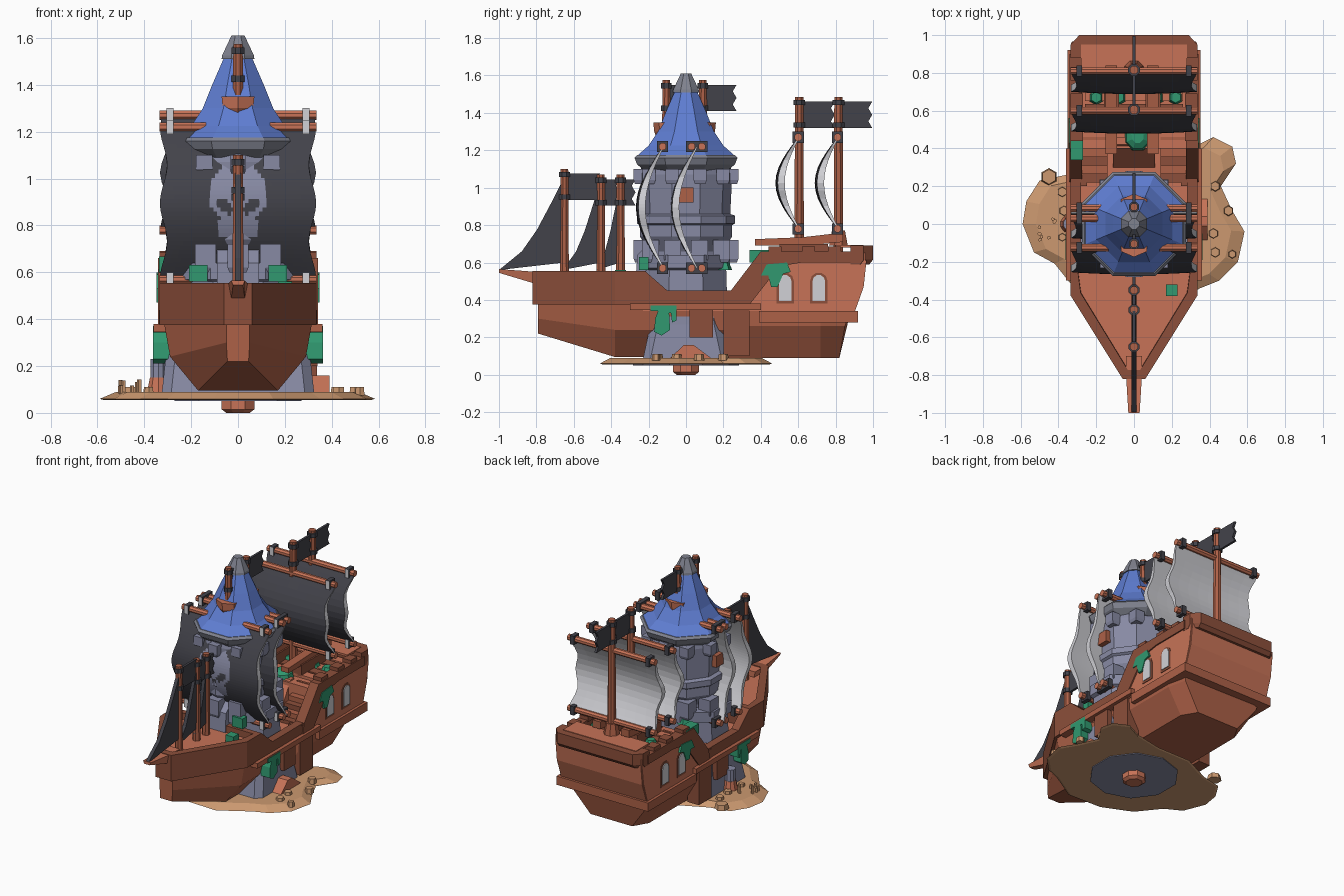
import bpy, bmesh, math, random
from mathutils import Vector

if "Cube" in bpy.data.objects:
    bpy.data.objects.remove(bpy.data.objects["Cube"])
random.seed(4)

def lin(c):
    return tuple((v / 12.92 if v <= .04045 else ((v + .055) / 1.055) ** 2.4) for v in c) + (1,)
M = {}
for n, c in dict(wood_light=(.78, .45, .34), wood_mid=(.68, .38, .28), wood_dark=(.55, .31, .23),
                 sand=(.80, .60, .44), charcoal=(.26, .26, .29), sail_white=(.82, .82, .84),
                 roof_blue=(.37, .49, .82), trim_grey=(.50, .51, .56), stone=(.53, .54, .64),
                 moss_green=(.19, .60, .44)).items():
    M[n] = bpy.data.materials.new(n)
    M[n].diffuse_color = lin(c)

def make(name, verts, faces, *mats, rule=None):
    me = bpy.data.meshes.new(name)
    me.from_pydata(verts, [], faces)
    bm = bmesh.new(); bm.from_mesh(me)
    bmesh.ops.recalc_face_normals(bm, faces=bm.faces)
    if rule:
        for f in bm.faces:
            f.material_index = rule(f)
    bm.to_mesh(me); bm.free()
    for m in mats:
        me.materials.append(M[m])
    o = bpy.data.objects.new(name, me)
    bpy.context.collection.objects.link(o)
    return o

def loft(name, rings, *mats, rule=None):
    n = len(rings[0])
    faces = [(r*n+i, r*n+(i+1) % n, (r+1)*n+(i+1) % n, (r+1)*n+i) for r in range(len(rings)-1) for i in range(n)]
    faces += [tuple(range(n)), tuple(range((len(rings)-1)*n, len(rings)*n))]
    return make(name, [p for r in rings for p in r], faces, *mats, rule=rule)

def prism_x(name, pts, x0, x1, *mats, rule=None):      # (y, z) profile
    return loft(name, [[(x, y, z) for y, z in pts] for x in (x0, x1)], *mats, rule=rule)

def prism_z(name, pts, z0, z1, *mats, rule=None):      # (x, y) outline
    return loft(name, [[(x, y, z) for x, y in pts] for z in (z0, z1)], *mats, rule=rule)

def box(name, x0, x1, y0, y1, z0, z1, *mats, rule=None):
    return prism_z(name, [(x0, y0), (x1, y0), (x1, y1), (x0, y1)], z0, z1, *mats, rule=rule)

def lathe(name, prof, n, mat, x=0, y=0, sx=1):         # (radius to flat side, z)
    k = 1 / math.cos(math.pi/n)
    return loft(name, [[(x + sx*k*r*math.cos((i+.5)*2*math.pi/n), y + k*r*math.sin((i+.5)*2*math.pi/n), z)
                        for i in range(n)] for r, z in prof], mat)

def bar_x(name, x0, x1, y, z, r, mat, n=8):
    return prism_x(name, [(y + r*math.cos((i+.5)*2*math.pi/n), z + r*math.sin((i+.5)*2*math.pi/n)) for i in range(n)], x0, x1, mat)

# ---- island and base knob
shore = [(-.36, .26), (-.5, .23), (-.57, .12), (-.59, 0), (-.53, -.15), (-.42, -.21), (-.3, -.36), (-.1, -.45),
         (.15, -.46), (.35, -.34), (.45, -.3), (.55, -.2), (.585, -.04), (.52, .07), (.46, .2), (.54, .32),
         (.52, .41), (.42, .46), (.3, .4), (.1, .36), (-.15, .36)]
loft("sand_island", [[(x*k, y*k, z) for x, y in shore] for k, z in ((.97, .055), (1, .06), (.88, .09))], "sand")
lathe("island_underside", [(.27, .05), (.27, .06)], 10, "stone")
lathe("base_knob", [(.05, 0), (.07, .015), (.07, .055)], 8, "wood_light")
for x, y, r in ((-.45, .25, .04), (-.38, .17, .025), (-.37, .07, .025), (-.38, -.07, .02), (.43, .2, .025), (.5, .07, .025),
                (.43, -.15, .025), (.52, -.16, .02), (.42, -.05, .025)):
    lathe("beach_stone", [(r, .075), (r*.85, .11)], 6, "sand", x, y)
for i in range(9):
    lathe("beach_stick", [(.008, .08), (.008, random.uniform(.11, .145))], 5, "sand", random.uniform(-.51, -.4), random.uniform(-.12, .05))
lathe("turret_foot", [(.05, .08), (.036, .15)], 10, "wood_light", -.34, 0)
lathe("turret", [(.034, .15), (.034, .23)], 10, "stone", -.34, 0)
prism_x("beach_tent", [(-.09, .085), (-.01, .16), (.04, .16), (.14, .085)], .3, .39, "wood_light")

# ---- lower hull, lofted from half sections
def section(y, half):
    return [(x, y + dy, z) for x, z, dy in half] + [(-x, y + dy, z) for x, z, dy in reversed(half)]
full = [(.315, .38, 0), (.29, .24, 0), (.17, .095, 0)]
loft("lower_hull_bow", [section(-.79, [(.05, .38, 0), (.05, .3, 0), (.045, .22, 0)]), section(-.38, full), section(-.12, full)], "wood_mid")
loft("lower_hull_middle", [section(-.12, full), section(.2, full)], "wood_mid")
aft = [(.33, .38, 0), (.32, .26, 0), (.22, .09, 0)]
loft("lower_hull_stern", [section(.2, aft), section(.72, aft), section(.82, [(.31, .38, .07), (.29, .26, .03), (.16, .09, 0)])], "wood_mid")

# ---- upper hull
fore = prism_z("bow_bulwark", [(-.06, -.82), (.06, -.82), (.335, -.38), (.335, -.22), (-.335, -.22), (-.335, -.38)], .375, .555, "wood_dark", "wood_light")
bm = bmesh.new(); bm.from_mesh(fore.data)
top = [f for f in bm.faces if f.normal.z > .9]
bmesh.ops.inset_region(bm, faces=top, thickness=.055)
bmesh.ops.inset_region(bm, faces=top, thickness=.002, depth=-.045)
for f in top:
    f.material_index = 1
bm.to_mesh(fore.data); bm.free()
box("middle_deck", -.31, .31, -.23, .42, .34, .42, "wood_light")
prism_x("stern_body", [(.4, .3), (.4, .61), (.965, .61), (.95, .47), (.9, .33)], -.328, .328, "wood_light")
loft("stern_rail", [[(-.335, .88, z), (.335, .88, z), (.335, .95 + d, z), (.29, 1 + d, z), (-.29, 1 + d, z), (-.335, .95 + d, z)]
                    for z, d in ((.59, -.02), (.615, 0), (.69, 0))], "wood_dark")
box("stern_rail_deck", -.28, .28, .8, .95, .68, .694, "wood_light")
box("stern_ledge", -.352, .352, .39, .92, .28, .34, "wood_mid")
for s in (1, -1):
    prism_x("middle_side_wall", [(-.25, .375), (-.25, .555), (-.22, .555), (-.1, .45), (.25, .45), (.3, .51), (.3, .375)], s*.28, s*.335, "wood_dark")
    prism_x("stern_side_wall", [(.27, .34), (.27, .46), (.41, .65), (.96, .65), (.96, .61), (.94, .47), (.9, .34)], s*.28, s*.333, "wood_light")
    prism_x("slope_rail", [(.22, .375), (.24, .45), (.4, .66), (.9, .66), (.9, .6), (.62, .6), (.5, .58), (.34, .375)], s*.275, s*.342, "wood_dark",
            "wood_light", rule=lambda f: 0)
    for y in (.44, .62, .76):
        box("rail_block", s*.27, s*.335, y, y+.07, .65, .685, "wood_dark")
    box("side_ledge", s*.3, s*.36, -.3, .4, .345, .38, "wood_mid")
    prism_x("hull_rib", [(.2, .1), (.2, .44), (.34, .44), (.34, .1)], s*.25, s*.337, "wood_dark")
    box("hull_patch", s*.3, s*.34, .02, .145, .2, .345, "wood_dark")
    # stairs to the stern deck
    for i in range(6):
        box("stair_step", s*.14, s*.28, .22 + i*.045, .46, .41 + i*.034, .445 + i*.034, "wood_mid" if i % 2 else "wood_dark")
    # arched windows: frame and pane plates
    for y in (.53, .71):
        for nm, w, z0, zc, d, m in (("window_frame", .047, .38, .5, .337, "wood_dark"), ("window_pane", .034, .395, .5, .342, "sail_white")):
            arch = [(y - w, z0), (y + w, z0)] + [(y + w*math.cos(a*math.pi/5), zc + w*math.sin(a*math.pi/5)) for a in range(6)]
            prism_x(nm, arch, s*.325, s*d, m)
    # hanging moss
    prism_x("moss_hull", [(-.19, .37), (-.05, .37), (-.05, .29), (-.075, .28), (-.08, .33), (-.09, .33), (-.085, .24), (-.13, .21),
                          (-.17, .23), (-.165, .3), (-.15, .34), (-.19, .34)], s*.29, s*.363, "moss_green")
    prism_x("moss_rail", [(.4, .53), (.43, .59), (.54, .6), (.56, .55), (.52, .54), (.49, .47), (.455, .47), (.44, .53)], s*.3, s*.347, "moss_green")
    box("moss_tower", s*.13, s*.21, -.25, -.2, .56, .63, "moss_green")
    lathe("moss_tuft", [(.04, .56), (.015, .63)], 5, "moss_green", s*.13, .2)
box("moss_rail_top", -.337, -.27, .34, .48, .6, .668, "moss_green")
box("moss_bow", .17, .23, -.38, -.32, .5, .56, "moss_green")
lathe("moss_lump", [(.07, .6), (.06, .64), (.03, .66)], 8, "moss_green", .02, .46)
for i in range(5):
    box("deck_board", -.26, .26, .5 + i*.075, .56 + i*.075, .61, .63, "wood_dark" if i % 2 else "wood_light")
for x in (-.2, -.08, .12, .22):
    lathe("moss_spot", [(.035, .62), (.025, .65)], 6, "moss_green", x, .67)
prism_x("deck_ramp", [(.3, .42), (.42, .62), (.46, .62), (.46, .42)], -.11, .11, "wood_light")
for x in (-.12, .1):
    prism_x("deck_log", [(.37, .69), (.37, .725), (.62, .735), (.84, .76), (.84, .71), (.62, .69)], x - .03, x + .03, "wood_mid")
    box("log_rest", x - .04, x + .04, .5, .76, .62, .7, "wood_dark")
loft("bowsprit", [[(-w, y, a), (w, y, a), (w*.7, y, b), (-w*.7, y, b)] for y, w, a, b in ((-1, .03, .565, .545), (-.8, .042, .55, .485), (-.7, .042, .55, .49))], "wood_light")

# ---- tower
loft("tower_foot", [[(sx*(w - c), sy*d, z) if k else (sx*w, sy*(d - c), z)
                     for sx, sy, k in ((1, -1, 0), (1, 1, 0), (1, 1, 1), (-1, 1, 1), (-1, 1, 0), (-1, -1, 0), (-1, -1, 1), (1, -1, 1))]
                    for w, d, c, z in ((.325, .23, .04, .085), (.305, .19, .04, .27), (.3, .17, .03, .37))], "stone")
lathe("tower_plinth", [(.22, .4), (.215, .56), (.235, .57), (.235, .64), (.19, .64)], 8, "stone", sx=1.2)
lathe("tower_shaft", [(.19, .5), (.185, .66), (.235, .74), (.235, .8), (.25, .81), (.25, .85), (.225, .86), (.235, 1.07), (.22, 1.14)], 10, "stone")
for i in range(10):
    a = (i + .5)*math.pi/5
    for r, z0, z1, w in ((.245, 1.02, 1.1, .035), (.235, .6, .72, .045)):
        lathe("tower_block", [(w*.8, z0), (w, z0 + .02), (w, z1)], 4, "stone", r*math.cos(a), r*math.sin(a))
prism_x("tower_front_peak", [(-.27, .5), (-.26, .64), (-.2, .7), (-.1, .7), (-.1, .5)], -.09, .09, "stone")
for s in (1, -1):
    box("tower_side_shutter", s*.2, s*.262, -.04, .04, .92, 1.0, "wood_mid")
lathe("roof_eave", [(.22, 1.09), (.262, 1.125), (.275, 1.16), (.262, 1.175)], 8, "trim_grey")
lathe("roof", [(.262, 1.17), (.2, 1.225), (.15, 1.3), (.11, 1.4), (.06, 1.515)], 8, "roof_blue")
lathe("roof_tip", [(.07, 1.51), (.068, 1.525), (.028, 1.61)], 8, "trim_grey")

# ---- masts and flags
def mast(y, z0, z1, r, flag=None, mat="wood_mid"):
    lathe("mast", [(r, z0), (r*.85, z1)], 8, mat, 0, y)
    for z in (z1 - .03, z1 - .15):
        lathe("mast_band", [(r*1.2, z - .014), (r*1.2, z + .014)], 8, "charcoal", 0, y)
    if flag:
        a, b = z1 - .165, z1 - .025
        e = y + flag
        prism_x("flag", [(y, a), (e, a), (e - .02, a + .035), (e, (a+b)/2), (e - .02, b - .035), (e, b), (y, b)], -.008, .008, "charcoal")
mast(-.65, .5, 1.1, .024, .19)
mast(-.455, .5, 1.07, .024, .1)
mast(-.35, .5, 1.07, .024, .08)
mast(.605, .6, 1.485, .026, .19)
mast(.815, .6, 1.485, .026, .18)
lathe("mast_foot", [(.05, .69), (.035, .77)], 8, "wood_mid", 0, .815)
for y, f in ((-.105, .08), (.09, .18)):
    s = 1 if y > 0 else -1
    mast(y, 1.32, 1.575, .023, f)
    loft("roof_bracket", [[(-w, y - .03*s, z), (w, y - .03*s, z), (w, y + d*s, z), (0, y + (d + .03)*s, z), (-w, y + d*s, z)]
                          for w, d, z in ((.03, .02, 1.26), (.065, .035, 1.3), (.07, .04, 1.35))], "wood_light")
for y, top, foot in ((-.65, 1.06, -1.0), (-.455, 1.05, -.66), (-.35, 1.04, -.48)):
    L = foot - y
    prism_x("jib_sail", [(y, top), (y + .2*L, .56 + (top-.56)*.72), (y + .42*L, .56 + (top-.56)*.43), (y + .65*L, .56 + (top-.56)*.2), (foot, .56),
                         (y, .6)], -.012, .012, "charcoal")

# ---- square sails, crescent in side view, notched edges
def skull(x, z):
    x = abs(x)
    head = (x/.125)**2 + ((z - .94)/.13)**2 < 1 or (x < .08 and .75 < z < .86)
    eye = ((x - .055)/.035)**2 + ((z - .88 - (x - .055)*.5)/.027)**2 < 1
    return head and not eye and not (x < .012 and .8 < z < .85)

def sail(name, y0, z0, z1, bulge, emblem=False):
    nx, nz = (44, 36) if emblem else (8, 12)
    verts, faces = [], []
    for side in (0, 1):
        for j in range(nz + 1):
            t = j/nz
            w = .333 - .03*math.sin(2*math.pi*t)**2
            c = math.sin(math.pi*t)
            for i in range(nx + 1):
                u = 2*i/nx - 1
                y = y0 - bulge*c - .012*c*(1 - u*u) + side*(.008 + .03*c)
                verts.append((u*w, y, z0 + (z1 - z0)*t))
    R, N = nx + 1, (nx + 1)*(nz + 1)
    for j in range(nz):
        for i in range(nx):
            q = [j*R+i, j*R+i+1, (j+1)*R+i+1, (j+1)*R+i]
            faces += [q, [v + N for v in reversed(q)]]
        for i in (0, nx):
            faces.append([j*R+i, (j+1)*R+i, (j+1)*R+i+N, j*R+i+N])
    for j in (0, nz):
        for i in range(nx):
            faces.append([j*R+i, j*R+i+1, j*R+i+1+N, j*R+i+N])
    def rule(f):
        c = f.calc_center_median()
        if f.normal.y > -.25:
            return 1
        return 2 if emblem and skull(c.x, c.z) else 0
    make(name, verts, faces, "charcoal", "sail_white", "stone", rule=rule)

def yard(y, z, inner=0):
    for s in (1, -1):
        bar_x("yard", s*inner, s*.335, y, z, .021, "wood_light")
        box("yard_clamp", s*.275, s*.305, y - .03, y + .03, z - .03, z + .03, "charcoal", "sail_white",
            rule=lambda f: 1 if f.normal.y < -.9 else 0)

for nm, y, z0, z1, b, em in (("front_tower_sail", -.125, .57, 1.22, .13, True), ("rear_tower_sail", .055, .57, 1.22, .13, False),
                             ("front_stern_sail", .6, .78, 1.27, .11, False), ("rear_stern_sail", .81, .78, 1.27, .11, False)):
    sail(nm, y, z0, z1, b, em)
    for z in (z0, z1):
        for dy in ((-.025, .03) if nm == "rear_tower_sail" else (0,)):
            yard(y + dy, z, .1 if "tower" in nm else 0)

for m in bpy.data.materials:
    if m.users and not m.is_grease_pencil:
        m.use_nodes = True
        m.node_tree.nodes["Principled BSDF"].inputs["Base Color"].default_value = m.diffuse_color
